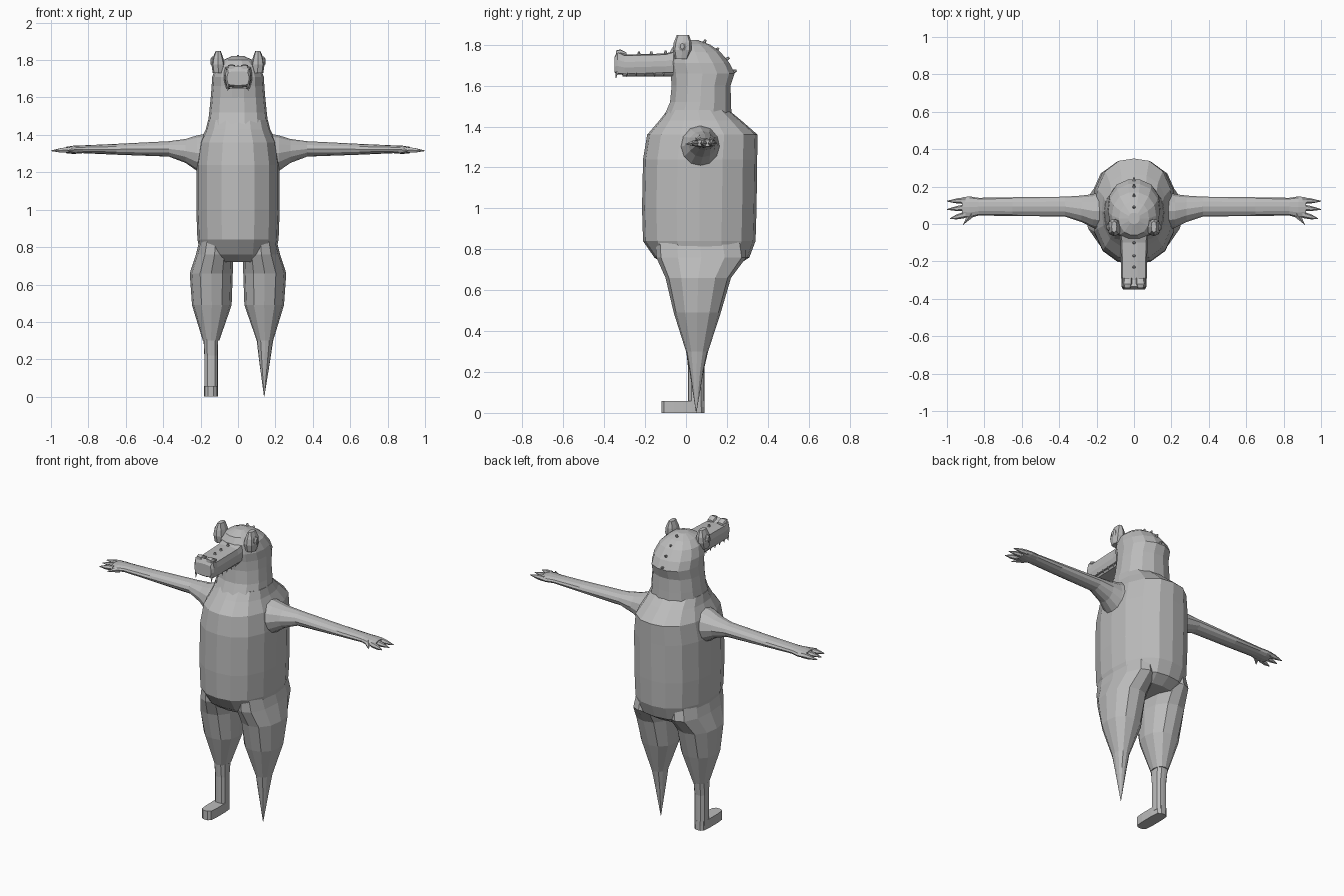
import bpy, bmesh, math
from mathutils import Vector

grey = bpy.data.materials.new("plain grey")
grey.diffuse_color = (0.5, 0.5, 0.5, 1)


def finish(name, bm, mirror=False):
    bmesh.ops.recalc_face_normals(bm, faces=bm.faces[:])
    me = bpy.data.meshes.new(name)
    bm.to_mesh(me)
    bm.free()
    me.materials.append(grey)
    ob = bpy.data.objects.new(name, me)
    bpy.context.collection.objects.link(ob)
    if mirror:
        ob.modifiers.new("mirror", 'MIRROR')
    return ob


def loft(name, rows, axis='z', sides=12, power=2.0, mirror=False, turn=0.0):
    """Rows are (position, a_min, a_max, b_min, b_max) sections along an axis."""
    bm = bmesh.new()
    rings = []
    for t, a0, a1, b0, b1 in rows:
        ring = []
        for i in range(sides):
            w = 2 * math.pi * i / sides + turn
            c, s = math.cos(w), math.sin(w)
            k = (abs(c) ** power + abs(s) ** power) ** (-1 / power)
            a = (a0 + a1) / 2 + c * k * (a1 - a0) / 2
            b = (b0 + b1) / 2 + s * k * (b1 - b0) / 2
            p = {'x': (t, a, b), 'y': (a, t, b), 'z': (a, b, t)}[axis]
            ring.append(bm.verts.new(p))
        rings.append(ring)
    for r, q in zip(rings, rings[1:]):
        for i in range(sides):
            j = (i + 1) % sides
            bm.faces.new((r[i], r[j], q[j], q[i]))
    bm.faces.new(rings[0])
    bm.faces.new(rings[-1])
    return finish(name, bm, mirror)


def spike(name, base, tip, radius, mirror=False, sides=5, top=0.0):
    base, tip = Vector(base), Vector(tip)
    d = tip - base
    bm = bmesh.new()
    bmesh.ops.create_cone(bm, cap_ends=True, segments=sides, radius1=radius,
                          radius2=top, depth=d.length)
    q = d.to_track_quat('Z', 'Y')
    for v in bm.verts:
        v.co = q @ v.co + (base + tip) / 2
    return finish(name, bm, mirror)


# Barrel torso
loft("torso", [
    (0.72, -0.17, 0.17, -0.10, 0.25),
    (0.76, -0.20, 0.20, -0.155, 0.31),
    (0.84, -0.217, 0.217, -0.21, 0.34),
    (1.00, -0.223, 0.223, -0.215, 0.345),
    (1.24, -0.223, 0.223, -0.21, 0.348),
    (1.36, -0.205, 0.205, -0.19, 0.35),
    (1.43, -0.172, 0.172, -0.13, 0.27),
    (1.48, -0.16, 0.16, -0.09, 0.21)], sides=16, power=2.4)

# Neck and skull
loft("neck_and_head", [
    (1.45, -0.162, 0.162, -0.11, 0.225),
    (1.52, -0.154, 0.154, -0.08, 0.222),
    (1.60, -0.146, 0.146, -0.072, 0.22),
    (1.66, -0.141, 0.141, -0.078, 0.24),
    (1.71, -0.138, 0.138, -0.085, 0.215),
    (1.765, -0.118, 0.118, -0.08, 0.17),
    (1.80, -0.08, 0.08, -0.06, 0.12),
    (1.822, -0.03, 0.03, 0.0, 0.06)], sides=14, power=2.3)

# Long boxy snout, lower lip and nostrils
loft("snout", [
    (-0.04, -0.078, 0.078, 1.658, 1.775),
    (-0.10, -0.072, 0.072, 1.658, 1.757),
    (-0.30, -0.068, 0.068, 1.652, 1.752),
    (-0.335, -0.067, 0.067, 1.655, 1.768),
    (-0.35, -0.058, 0.058, 1.665, 1.74)], axis='y', power=6,
    turn=math.pi / 12)
loft("jaw", [
    (-0.05, -0.06, 0.06, 1.645, 1.67),
    (-0.31, -0.05, 0.05, 1.645, 1.67)], axis='y', sides=8, power=5)
loft("nostril", [
    (-0.29, 0.012, 0.055, 1.745, 1.762),
    (-0.32, 0.012, 0.058, 1.745, 1.777),
    (-0.342, 0.018, 0.052, 1.745, 1.772)], axis='y', sides=8, power=3,
    mirror=True)

# Fangs and small teeth
spike("fang", (0.054, -0.337, 1.67), (0.054, -0.343, 1.632), 0.009, True)
for i in range(5):
    y = -0.29 + i * 0.045
    spike("tooth", (0.062, y, 1.662), (0.062, y, 1.642), 0.006, True)

# Raised ears with oval eyes on the outer side
loft("ear", [
    (1.73, 0.075, 0.135, -0.055, 0.01),
    (1.775, 0.07, 0.142, -0.065, 0.028),
    (1.81, 0.078, 0.136, -0.06, 0.028),
    (1.848, 0.092, 0.12, -0.045, 0.015)], sides=8, power=2.6, mirror=True)
loft("eye", [
    (0.12, -0.038, 0.002, 1.765, 1.82),
    (0.138, -0.038, 0.002, 1.765, 1.82),
    (0.146, -0.028, -0.008, 1.778, 1.807)], axis='x', sides=8, mirror=True)

# Studs along the middle of the snout and skull
studs = [(-0.23, 1.752, 0), (-0.17, 1.753, 0), (-0.10, 1.757, 0),
         (0.09, 1.812, 0.4), (0.15, 1.775, 0.8), (0.20, 1.73, 1),
         (0.235, 1.67, 1.3)]
for y, z, lean in studs:
    n = Vector((0, math.sin(lean), math.cos(lean)))
    p = Vector((0, y, z))
    spike("stud", p - n * 0.015, p + n * 0.014, 0.012, sides=6, top=0.005)

# Arms, hands and clawed fingers
loft("arm", [
    (0.15, -0.04, 0.18, 1.19, 1.41),
    (0.22, -0.02, 0.16, 1.208, 1.397),
    (0.28, 0.01, 0.152, 1.25, 1.378),
    (0.37, 0.04, 0.146, 1.284, 1.366),
    (0.65, 0.043, 0.143, 1.294, 1.352),
    (0.83, 0.045, 0.14, 1.302, 1.344),
    (0.88, 0.032, 0.148, 1.298, 1.342),
    (0.92, 0.04, 0.142, 1.302, 1.336)], axis='x', sides=12, mirror=True)
for y0, y1, x1 in ((0.125, 0.122, 1.0), (0.088, 0.078, 1.0), (0.05, 0.028, 0.985)):
    ym = (y0 + y1) / 2
    loft("finger", [
        (0.90, y0 - 0.018, y0 + 0.018, 1.303, 1.337),
        (0.945, ym - 0.014, ym + 0.014, 1.303, 1.332),
        (x1, y1 - 0.002, y1 + 0.002, 1.313, 1.317)], axis='x', sides=6,
        mirror=True)
spike("thumb_claw", (0.868, 0.055, 1.318), (0.915, -0.006, 1.314), 0.02, True)

# Thighs, shared by both legs
loft("thigh", [
    (0.86, 0.04, 0.20, -0.15, 0.28),
    (0.76, 0.025, 0.225, -0.145, 0.295),
    (0.66, 0.028, 0.258, -0.10, 0.22),
    (0.49, 0.034, 0.246, -0.06, 0.17),
    (0.30, 0.10, 0.188, 0.0, 0.108)], sides=12, power=2.3, mirror=True)

# Pointed peg on one side
loft("peg_leg", [
    (0.30, 0.10, 0.188, 0.0, 0.108),
    (0.20, 0.112, 0.173, 0.018, 0.085),
    (0.0, 0.139, 0.141, 0.049, 0.051)], sides=12, power=2.3)

# Straight shin and foot on the other side
loft("shin", [
    (0.32, -0.185, -0.106, 0.0, 0.105),
    (0.22, -0.18, -0.108, 0.01, 0.09),
    (0.03, -0.18, -0.108, 0.01, 0.09)], sides=12, power=3.5)
loft("foot", [
    (0.0, -0.182, -0.108, -0.12, 0.09),
    (0.057, -0.182, -0.108, -0.12, 0.09)], sides=16, power=5)
